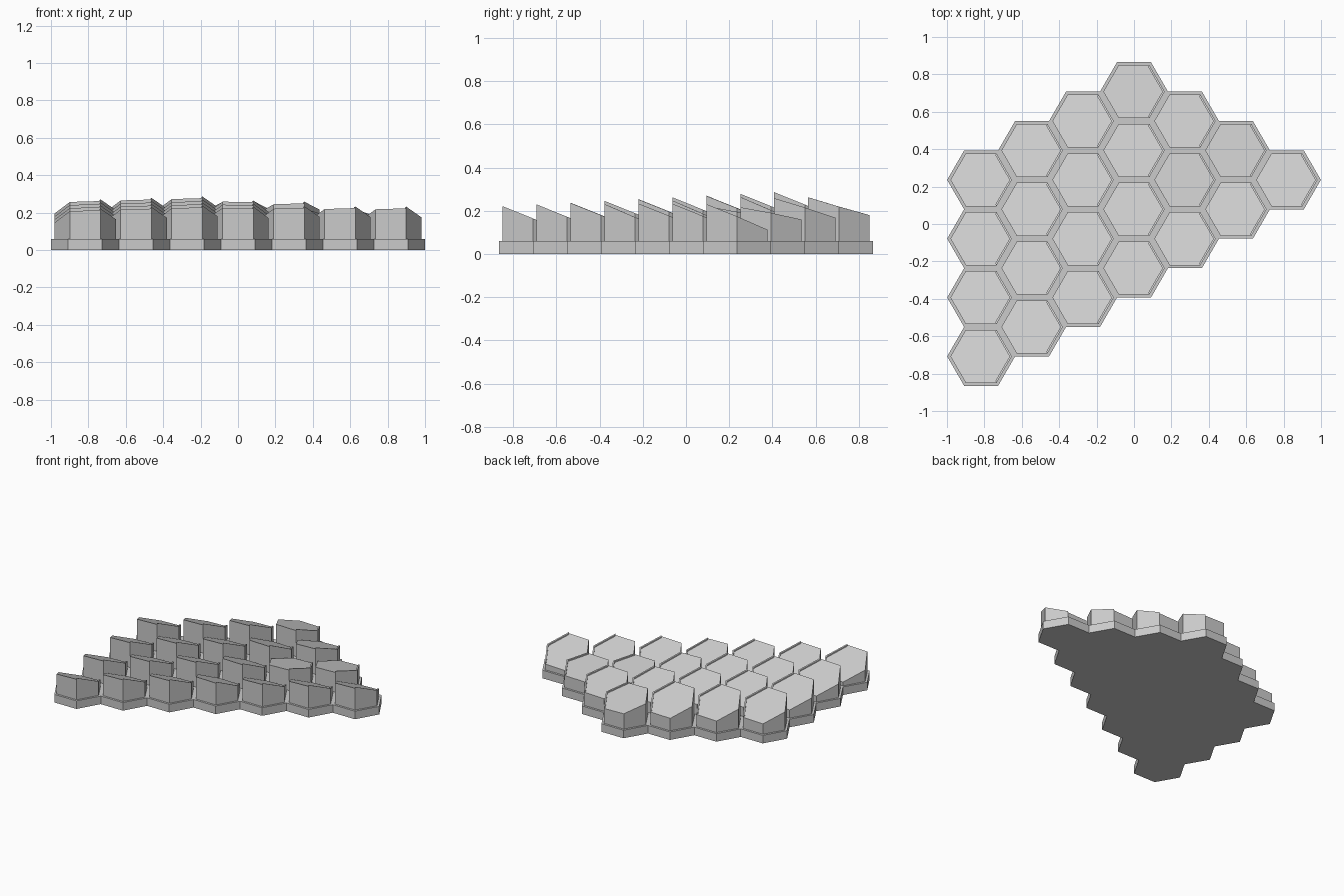
import bpy, bmesh
from math import cos, sin, radians, sqrt

if "Cube" in bpy.data.objects:
    bpy.data.objects.remove(bpy.data.objects["Cube"])

APO = 0.1573                 # half the flat-to-flat width of one cell
RAD = APO * 2 / sqrt(3)      # corner radius of one cell
BASE_H = 0.06
PILLAR_R = 0.164
LIP_T, LIP_H = 0.012, 0.009

grey = bpy.data.materials.new("light grey")
grey.use_nodes = True
colour = (0.6, 0.6, 0.6, 1)
grey.diffuse_color = colour
grey.node_tree.nodes["Principled BSDF"].inputs["Base Color"].default_value = colour


def finish(bm, name):
    bmesh.ops.recalc_face_normals(bm, faces=bm.faces)
    mesh = bpy.data.meshes.new(name)
    bm.to_mesh(mesh)
    bm.free()
    mesh.materials.append(grey)
    obj = bpy.data.objects.new(name, mesh)
    bpy.context.collection.objects.link(obj)
    return obj


def corner(cx, cy, r, angle):
    return cx + r * cos(radians(angle)), cy + r * sin(radians(angle))


def hexagon(cx, cy, r):
    return [corner(cx, cy, r, a) for a in range(0, 360, 60)]


def add_prism(bm, outline, low, high):
    """Closed prism whose ends follow the height functions low and high."""
    bottom = [bm.verts.new((x, y, low(x, y))) for x, y in outline]
    top = [bm.verts.new((x, y, high(x, y))) for x, y in outline]
    bm.faces.new(bottom[::-1])
    bm.faces.new(top)
    n = len(outline)
    for i in range(n):
        j = (i + 1) % n
        bm.faces.new((bottom[i], bottom[j], top[j], top[i]))


# Honeycomb layout: columns from left to right, rows from back to front
cells = []
for col in range(7):
    x = (col - 3) * RAD * 1.5
    for row in range(min(4, 7 - col)):
        cells.append((col, row, x, APO * (4.5 - abs(col - 3) - 2 * row)))

# Base slab: welded hexagons extruded upward
bm = bmesh.new()
for _, _, x, y in cells:
    bm.faces.new([bm.verts.new((px, py, 0)) for px, py in hexagon(x, y, RAD)])
bmesh.ops.remove_doubles(bm, verts=bm.verts, dist=0.001)
result = bmesh.ops.extrude_face_region(bm, geom=bm.faces[:], use_keep_orig=True)
raised = [v for v in result["geom"] if isinstance(v, bmesh.types.BMVert)]
bmesh.ops.translate(bm, verts=raised, vec=(0, 0, BASE_H))
finish(bm, "base_slab")

# Cells tilted differently from the rest: front height, slope along y
special = {(3, 0): (0.255, -0.29), (4, 0): (0.247, -0.32),
           (5, 0): (0.205, -0.2), (4, 1): (0.21, -0.2)}

# Pillars with sloped tops and a thin lip around the right-hand corner
for col, row, cx, cy in cells:
    front = 0.247 + 0.052 * cy - 0.035 * max(0, cx + 0.3)
    front, slope = special.get((col, row), (front, -0.42))
    tilt = -0.02 if col == 3 else 0.03
    edge = cy - PILLAR_R * sqrt(3) / 2

    def floor(x, y):
        return BASE_H

    def surface(x, y):
        return front + slope * (y - edge) + tilt * (x - cx)

    def lip_top(x, y):
        return surface(x, y) + LIP_H

    bm = bmesh.new()
    add_prism(bm, hexagon(cx, cy, PILLAR_R), floor, surface)
    finish(bm, f"pillar_{col}_{row}")

    angles = (-60, 0, 60)
    outline = [corner(cx, cy, PILLAR_R, a) for a in angles]
    outline += [corner(cx, cy, PILLAR_R - LIP_T, a) for a in reversed(angles)]
    bm = bmesh.new()
    add_prism(bm, outline, surface, lip_top)
    finish(bm, f"lip_{col}_{row}")
